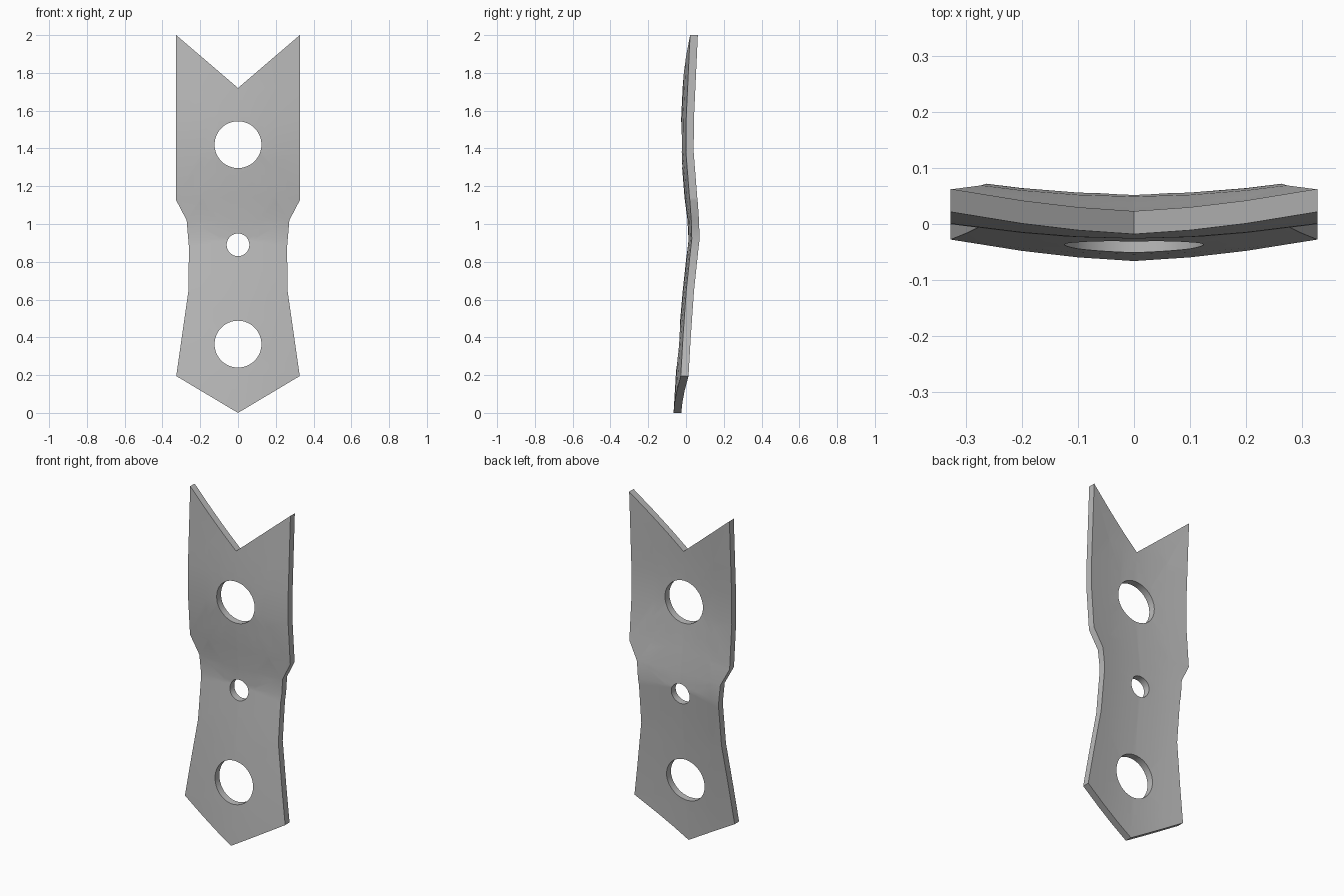
import bpy, bmesh, math
from mathutils import Matrix, Vector

cube = bpy.data.objects.get("Cube")
if cube:
    bpy.data.objects.remove(cube, do_unlink=True)

THICK = 0.041
# Right half of the outline (x, z), from bottom tip to top notch
HALF = [(0, 0), (0.327, 0.195), (0.262, 0.65), (0.26, 0.88), (0.272, 1.02),
        (0.327, 1.125), (0.327, 2.0), (0, 1.72)]
HOLES = [(1.42, 0.124), (0.89, 0.06), (0.364, 0.124)]  # (z, radius)
# Front surface depth along the height, and its bow across the width
SPINE = [(0, -0.066), (0.2, -0.054), (0.4, -0.039), (0.65, -0.017), (0.92, 0.012),
         (1.02, 0.008), (1.14, -0.008), (1.38, -0.027), (1.55, -0.026),
         (1.72, -0.018), (2.0, -0.005)]
BOW = [(0, 0), (0.1, 0.003), (0.2, 0.011), (0.33, 0.027)]


def lerp(table, t):
    for (a, u), (b, v) in zip(table, table[1:]):
        if t <= b:
            return u + (v - u) * (t - a) / (b - a)
    return table[-1][1]


def to_object(bm, name):
    mesh = bpy.data.meshes.new(name)
    bm.to_mesh(mesh)
    bm.free()
    obj = bpy.data.objects.new(name, mesh)
    bpy.context.collection.objects.link(obj)
    return obj


# Flat plate cut to outline
bm = bmesh.new()
outline = HALF + [(-x, z) for x, z in HALF[-2:0:-1]]
face = bm.faces.new([bm.verts.new((x, 0, z)) for x, z in outline])
ext = bmesh.ops.extrude_face_region(bm, geom=[face])
moved = [g for g in ext["geom"] if isinstance(g, bmesh.types.BMVert)]
bmesh.ops.translate(bm, verts=moved, vec=(0, THICK, 0))
bmesh.ops.recalc_face_normals(bm, faces=bm.faces)
plate = to_object(bm, "bent_plate")

# Round holes
bm = bmesh.new()
for z, r in HOLES:
    place = Matrix.Translation((0, 0, z)) @ Matrix.Rotation(math.pi / 2, 4, "X")
    bmesh.ops.create_cone(bm, cap_ends=True, segments=48, radius1=r, radius2=r,
                          depth=0.4, matrix=place)
cutter = to_object(bm, "hole_cutter")
cutter.hide_render = True
mod = plate.modifiers.new("holes", "BOOLEAN")
mod.operation, mod.solver, mod.object = "DIFFERENCE", "EXACT", cutter
bpy.context.view_layer.objects.active = plate
plate.select_set(True)
bpy.ops.object.modifier_apply(modifier=mod.name)
bpy.data.objects.remove(cutter, do_unlink=True)

# Crease lines, then bend the plate along them
bm = bmesh.new()
bm.from_mesh(plate.data)
bmesh.ops.triangulate(bm, faces=bm.faces)
cuts = [(Vector((s * x, 0, 0)), Vector((1, 0, 0))) for x, _ in BOW[:-1] for s in (1, -1)]
cuts += [(Vector((0, 0, z)), Vector((0, 0, 1))) for z, _ in SPINE[1:-1]]
for co, no in cuts:
    bmesh.ops.bisect_plane(bm, geom=bm.verts[:] + bm.edges[:] + bm.faces[:],
                           dist=1e-5, plane_co=co, plane_no=no)
for v in bm.verts:
    v.co.y += lerp(SPINE, v.co.z) + lerp(BOW, abs(v.co.x))
bm.to_mesh(plate.data)
bm.free()

# Plain grey metal
mat = bpy.data.materials.new("grey_metal")
mat.use_nodes = True
grey = (0.5, 0.5, 0.5, 1)
mat.diffuse_color = grey
mat.node_tree.nodes["Principled BSDF"].inputs["Base Color"].default_value = grey
plate.data.materials.clear()
plate.data.materials.append(mat)
bpy.ops.object.shade_smooth_by_angle(angle=math.radians(30))
